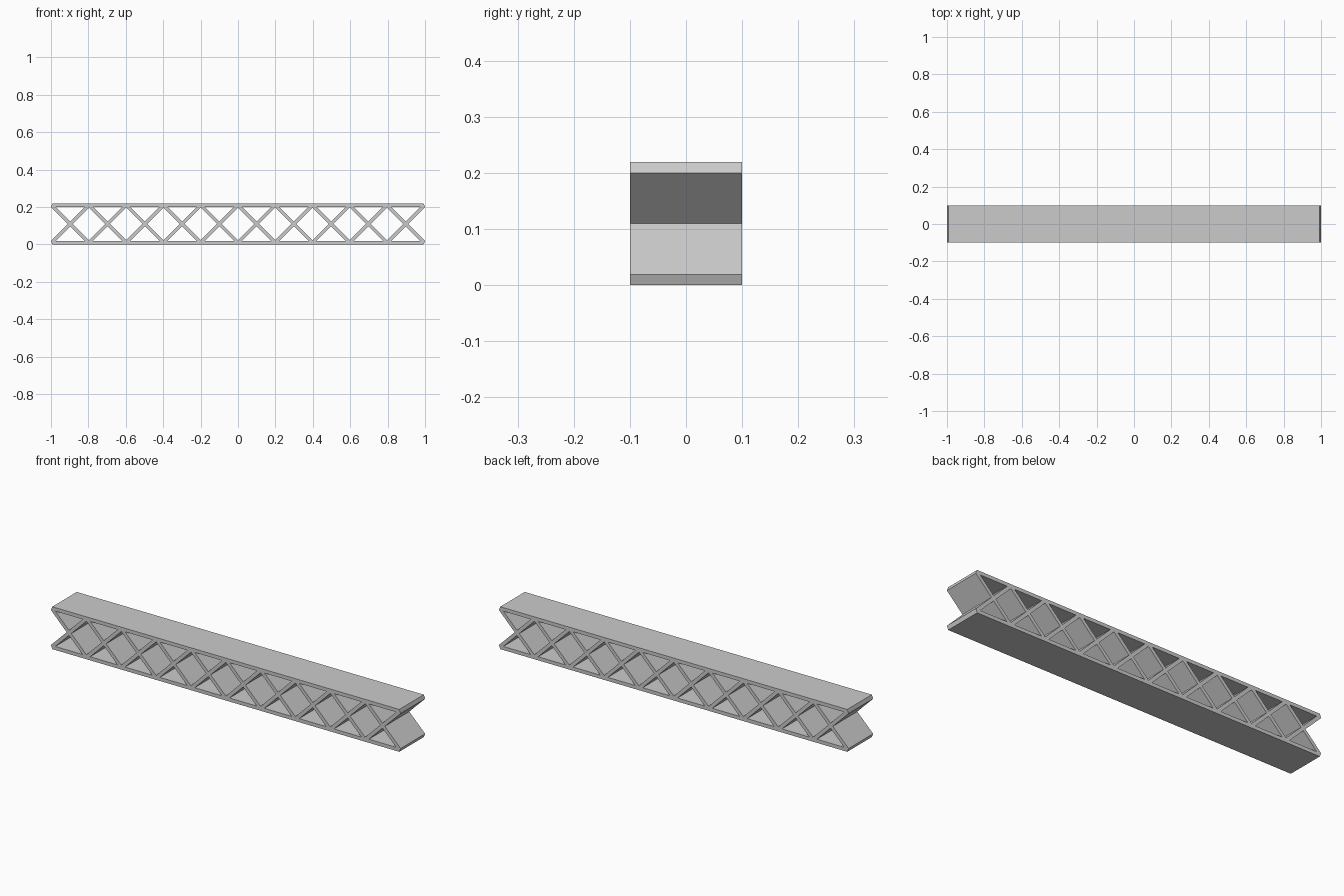
import bpy, bmesh, math

if "Cube" in bpy.data.objects:
    bpy.data.objects.remove(bpy.data.objects["Cube"])

CELLS = 10
T = 0.0185                     # plate thickness
HEIGHT = 0.2192
DEPTH = 0.2
ZM = HEIGHT / 2
FLARE = T / 2 * math.tan(math.radians(22.5))   # slanted strip ends
XC = 1 - FLARE                 # end joint centre
W = 2 * XC / CELLS             # cell width
D = T / 2 * math.sqrt(2)       # half thickness of a diagonal along x or z

curve = bpy.data.curves.new("lattice_beam", 'CURVE')
curve.dimensions = '2D'
curve.fill_mode = 'BOTH'
curve.extrude = DEPTH / 2


def loop(points):
    s = curve.splines.new('POLY')
    s.points.add(len(points) - 1)
    for p, (x, z) in zip(s.points, points):
        p.co = (x, z, 0, 1)
    s.use_cyclic_u = True


# Outer outline with a V notch at each end
xi = XC - FLARE
notch = XC - W / 2 + D
tip = ZM + (1 - notch)
right = [(xi, 0), (1, HEIGHT - tip), (notch, ZM), (1, tip), (xi, HEIGHT)]
loop(right + [(-x, z) for x, z in reversed(right)])

# Triangular openings above and below each crossing
base = HEIGHT / 2 - T
for i in range(CELLS):
    cx = -XC + (i + 0.5) * W
    for s in (1, -1):
        loop([(cx, ZM + s * D),
              (cx + base - D, ZM + s * base),
              (cx - base + D, ZM + s * base)])

# Diamond openings between neighbouring crossings
r = W / 2 - D
for i in range(1, CELLS):
    bx = -XC + i * W
    loop([(bx + r, ZM), (bx, ZM + r), (bx - r, ZM), (bx, ZM - r)])

# Extruded beam, turned upright and turned into a clean mesh
beam = bpy.data.objects.new("lattice_beam", curve)
bpy.context.collection.objects.link(beam)
beam.rotation_euler.x = math.pi / 2
bpy.context.view_layer.objects.active = beam
beam.select_set(True)
bpy.ops.object.convert(target='MESH')
bpy.ops.object.transform_apply(location=False, rotation=True, scale=False)

mesh = bpy.context.object.data
bm = bmesh.new()
bm.from_mesh(mesh)
bmesh.ops.remove_doubles(bm, verts=bm.verts, dist=0.0001)
bmesh.ops.recalc_face_normals(bm, faces=bm.faces)
for f in bm.faces:
    f.smooth = False
bm.to_mesh(mesh)
bm.free()
